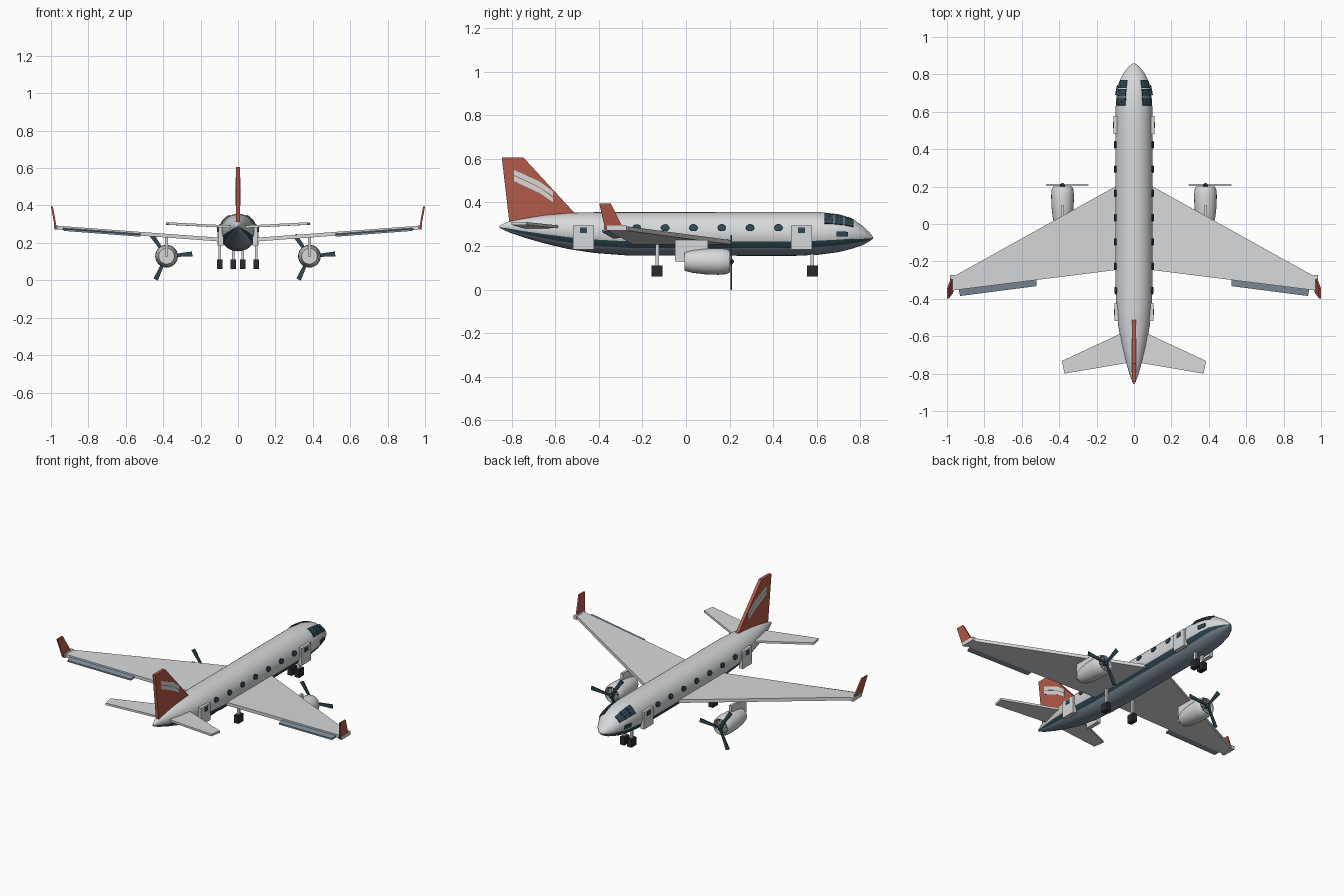
import bpy, bmesh, math
from mathutils import Vector

if "Cube" in bpy.data.objects:
    bpy.data.objects.remove(bpy.data.objects["Cube"])


def material(name, rgb):
    m = bpy.data.materials.new(name)
    m.use_nodes = True
    m.diffuse_color = (*rgb, 1)
    m.node_tree.nodes["Principled BSDF"].inputs["Base Color"].default_value = (*rgb, 1)
    return m


GREY = material("light grey", (0.68, 0.69, 0.7))
RED = material("brick red", (0.45, 0.1, 0.065))
TEAL = material("dark teal", (0.028, 0.065, 0.088))
SLATE = material("slate blue", (0.22, 0.28, 0.34))
TYRE = material("tyre black", (0.025, 0.022, 0.027))


def finish(name, bm, *mats, smooth=False):
    bmesh.ops.recalc_face_normals(bm, faces=bm.faces)
    me = bpy.data.meshes.new(name)
    bm.to_mesh(me)
    bm.free()
    for m in mats:
        me.materials.append(m)
    if smooth:
        me.shade_smooth()
        me.set_sharp_from_angle(angle=math.radians(35))
    ob = bpy.data.objects.new(name, me)
    bpy.context.collection.objects.link(ob)
    return ob


def slab(name, pts, push, mat):
    """Flat outline pushed along a vector into a closed solid."""
    bm = bmesh.new()
    a = [bm.verts.new(p) for p in pts]
    b = [bm.verts.new(Vector(p) + Vector(push)) for p in pts]
    bm.faces.new(a)
    bm.faces.new(b)
    for i in range(len(a)):
        j = (i + 1) % len(a)
        bm.faces.new((a[i], a[j], b[j], b[i]))
    return finish(name, bm, mat)


def box(name, c, size, mat):
    x, y, z = (v / 2 for v in size)
    pts = [(c[0] + i * x, c[1] + j * y, c[2] - z) for i, j in ((-1, -1), (1, -1), (1, 1), (-1, 1))]
    return slab(name, pts, (0, 0, size[2]), mat)


def loft(name, rings, mats, rule=None):
    """Skin closed rings; rule gives the material slot from the side index."""
    bm = bmesh.new()
    rows = [[bm.verts.new(p) for p in r] for r in rings]
    n = len(rows[0])
    for r, s in zip(rows, rows[1:]):
        for j in range(n):
            k = (j + 1) % n
            f = bm.faces.new((r[j], r[k], s[k], s[j]))
            f.material_index = rule(j) if rule else 0
    bm.faces.new(rows[0])
    bm.faces.new(rows[-1])
    return finish(name, bm, *mats, smooth=True)


def lathe(name, profile, x, z, mat, n=24):
    """Turn (radius, y) points about a line along y."""
    ring = [math.tau * i / n for i in range(n)]
    return loft(name, [[(x + r * math.cos(t), y, z + r * math.sin(t)) for t in ring]
                       for r, y in profile], [mat])


# Fuselage stations: y, half width, bottom, top
STATIONS = [(-0.855, 0.004, 0.283, 0.293), (-0.81, 0.022, 0.262, 0.315),
            (-0.74, 0.042, 0.238, 0.328), (-0.65, 0.065, 0.212, 0.342),
            (-0.54, 0.085, 0.186, 0.352), (-0.42, 0.096, 0.168, 0.355),
            (-0.26, 0.1, 0.156, 0.355), (0.5, 0.1, 0.155, 0.356),
            (0.61, 0.099, 0.16, 0.356), (0.7, 0.093, 0.172, 0.346),
            (0.76, 0.08, 0.187, 0.328), (0.81, 0.055, 0.204, 0.292),
            (0.84, 0.03, 0.22, 0.264), (0.858, 0.006, 0.234, 0.242)]


def skin(y, deg, off=0.0):
    """Point on the fuselage at station y and angle above the right-hand side."""
    for p, q in zip(STATIONS, STATIONS[1:]):
        if p[0] <= y <= q[0]:
            t = (y - p[0]) / (q[0] - p[0])
            w, lo, hi = (p[i] + t * (q[i] - p[i]) for i in (1, 2, 3))
            break
    a = math.radians(deg)
    return ((w + off) * math.cos(a), y, (lo + hi) / 2 + ((hi - lo) / 2 + off) * math.sin(a))


def livery(j):
    depression = -math.degrees(math.asin(math.sin(math.radians(j * 10 + 5))))
    return 2 if depression > 40 else 1 if depression > 20 else 0


loft("fuselage", [[skin(s[0], j * 10) for j in range(36)] for s in STATIONS],
     [GREY, TEAL, SLATE], livery)


def pane(name, outlines, s):
    """Thin glass plate following the fuselage; outlines hold (y, angle) points."""
    bm = bmesh.new()
    for pts in outlines:
        bm.faces.new([bm.verts.new(skin(y, a if s > 0 else 180 - a, 0.005)) for y, a in pts])
    ob = finish(name, bm, TEAL)
    mod = ob.modifiers.new("thickness", "SOLIDIFY")
    mod.thickness, mod.offset = 0.006, 0


def panel(y0, y1, a0, a1):
    return [(y0, a0), (y1, a0), (y1, a1), (y0, a1)]


for s, side in ((1, "left"), (-1, "right")):
    # Cabin and cockpit windows
    for i in range(7):
        ring = [math.tau * k / 10 for k in range(10)]
        pane(f"{side}_cabin_window_{i + 1}",
             [[(0.034 + (i - 3) * 0.13 + 0.02 * math.cos(t), 16 + 9 * math.sin(t)) for t in ring]], s)
    for i in range(3):
        y = 0.635 + i * 0.046
        pane(f"{side}_cockpit_window_{i + 1}",
             [panel(y, y + 0.041, a, a + 12) for a in (27, 39, 51)], s)
    pane(f"{side}_nose_window", [panel(0.69, 0.742, -10, 5)], s)

    # Doors
    for place, y, x in (("front", 0.53, 0.096), ("rear", -0.47, 0.09)):
        box(f"{side}_{place}_door", (s * x, y, 0.24), (0.026, 0.096, 0.11), GREY)
        box(f"{side}_{place}_door_window", (s * (x + 0.013), y, 0.272), (0.006, 0.032, 0.026), TEAL)

    # Wing, flap, tip cap and winglet
    slab(f"{side}_wing", [(s * 0.05, 0.228, 0.224), (s * 0.97, -0.283, 0.292),
                          (s * 0.97, -0.355, 0.292), (s * 0.05, -0.24, 0.224)], (0, 0, -0.02), GREY)
    slab(f"{side}_flap", [(s * 0.52, -0.28, 0.252), (s * 0.94, -0.335, 0.283),
                          (s * 0.93, -0.385, 0.274), (s * 0.52, -0.332, 0.243)], (0, 0, -0.01), SLATE)
    box(f"{side}_wing_tip", (s * 0.973, -0.318, 0.282), (0.022, 0.09, 0.022), GREY)
    slab(f"{side}_winglet", [(s * 0.978, -0.285, 0.275), (s * 1.0, -0.345, 0.395),
                             (s * 1.0, -0.398, 0.395), (s * 0.978, -0.37, 0.275)],
         (-s * 0.01, 0, 0), RED)

    # Tailplane
    slab(f"{side}_tailplane", [(s * 0.02, -0.562, 0.292), (s * 0.385, -0.732, 0.31),
                               (s * 0.372, -0.8, 0.31), (s * 0.02, -0.74, 0.292)], (0, 0, -0.013), GREY)

    # Fin stripes
    for i in range(2):
        z = 0.55 - i * 0.028
        slab(f"{side}_fin_stripe_{i + 1}", [(s * 0.009, -0.79, z), (s * 0.009, -0.67, z - 0.055),
                                            (s * 0.009, -0.61, z - 0.1), (s * 0.009, -0.61, z - 0.122),
                                            (s * 0.009, -0.67, z - 0.08), (s * 0.009, -0.79, z - 0.024)],
             (s * 0.004, 0, 0), GREY)

    # Engine nacelle with a hollow front, radial cylinders and pylon
    ex, ez = s * 0.382, 0.129
    lathe(f"{side}_nacelle", [(0.042, -0.007), (0.052, 0.03), (0.059, 0.09), (0.061, 0.15),
                              (0.058, 0.185), (0.05, 0.201), (0.045, 0.198), (0.045, 0.175)], ex, ez, GREY)
    lathe(f"{side}_engine_face", [(0.046, 0.174), (0.046, 0.18)], ex, ez, TEAL)
    lathe(f"{side}_propeller_hub", [(0.014, 0.18), (0.014, 0.208), (0.004, 0.22)], ex, ez, TEAL, 12)
    box(f"{side}_pylon", (ex, 0.025, 0.178), (0.016, 0.15, 0.1), GREY)

    def spoke(name, deg, r0, r1, w0, w1, y, depth, mat):
        a = math.radians(deg)
        u, v = Vector((math.cos(a), 0, math.sin(a))), Vector((-math.sin(a), 0, math.cos(a)))
        c = Vector((ex, y, ez))
        slab(name, [c + u * r0 + v * w0, c + u * r1 + v * w1, c + u * r1 - v * w1, c + u * r0 - v * w0],
             (0, depth, 0), mat)

    for i in range(9):
        spoke(f"{side}_engine_cylinder_{i + 1}", i * 40, 0.014, 0.04, 0.003, 0.006, 0.179, 0.01, GREY)
    for i in range(3):
        spoke(f"{side}_propeller_blade_{i + 1}", 5 + i * 120, 0.005, 0.138, 0.006, 0.013, 0.205, 0.006, TEAL)

    # Landing gear
    for place, x, y in (("main", 0.098, -0.133), ("nose", 0.025, 0.58)):
        box(f"{side}_{place}_gear_strut", (s * x, y, 0.155), (0.014, 0.016, 0.11), GREY)
        box(f"{side}_{place}_wheel", (s * x, y, 0.086), (0.03, 0.05, 0.05), TYRE)

# Tail fin
slab("tail_fin", [(-0.01, -0.845, 0.605), (-0.01, -0.745, 0.605), (-0.01, -0.51, 0.35),
                  (-0.01, -0.6, 0.31), (-0.01, -0.81, 0.305)], (0.02, 0, 0), RED)
